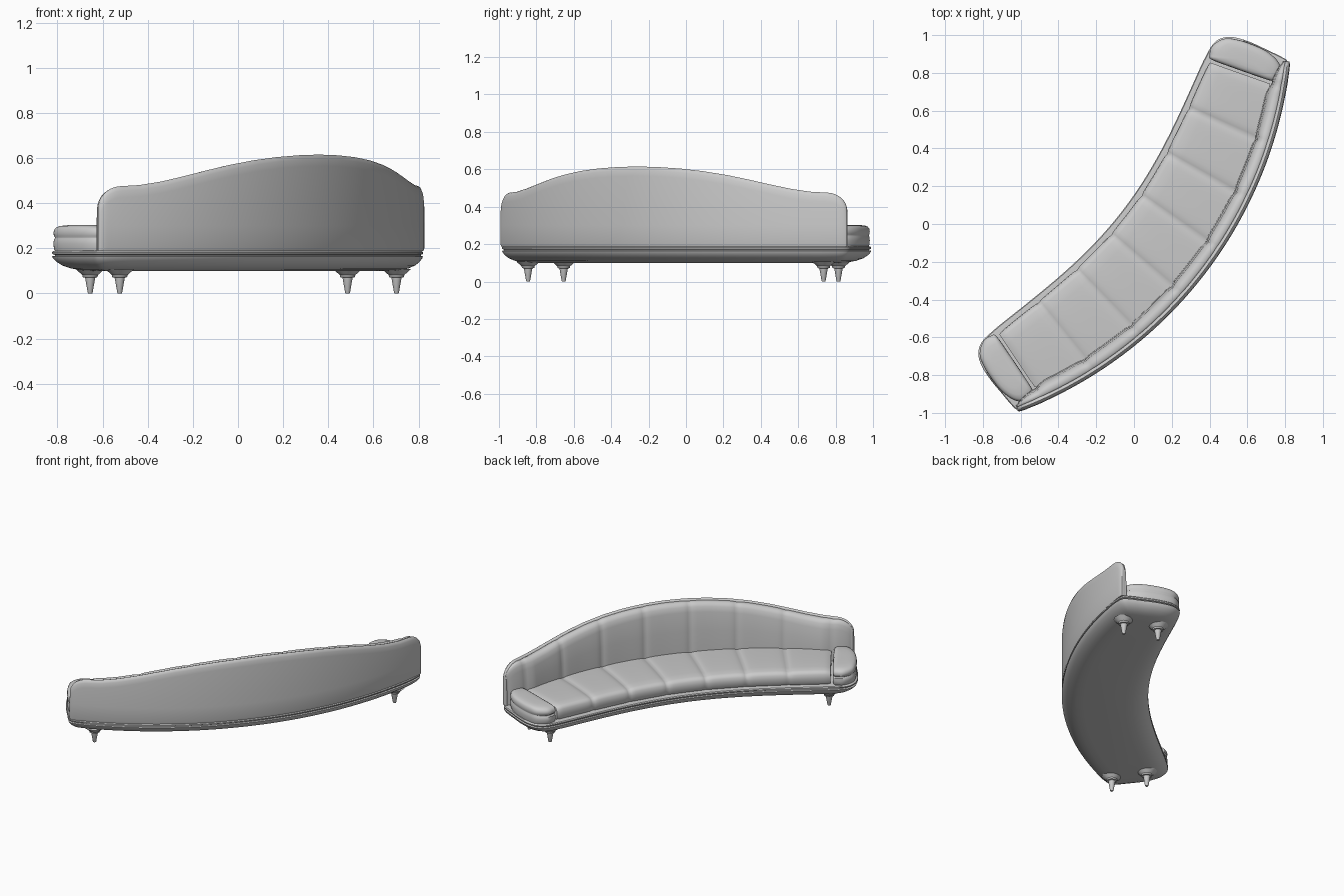
import bpy, bmesh
from math import sin, cos, asin, sqrt, exp, pi
from mathutils import Vector

if "Cube" in bpy.data.objects:
    bpy.data.objects.remove(bpy.data.objects["Cube"])

# Sofa frame: u runs along the chord, v from the open side to the back
C, S = 0.79, 0.613
VC, R = -1.80, 2.25          # centre and radius of the outer back arc
STEP = 0.007                 # angle between stations, 20 per panel
SEAT_END, BACK_END = 70 * STEP, asin(1.175 / R)


def world(u, v, z):
    return (S * u + C * v + 0.014, C * u - S * v + 0.004, z)


def loft(name, rings, angle=40):
    """Skin closed rings of equal length and cap both ends."""
    bm = bmesh.new()
    vs = [[bm.verts.new(p) for p in r] for r in rings]
    n = len(vs[0])
    for a, b in zip(vs, vs[1:]):
        for i in range(n):
            j = (i + 1) % n
            bm.faces.new((a[i], a[j], b[j], b[i]))
    bm.faces.new(vs[0])
    bm.faces.new(vs[-1])
    bmesh.ops.recalc_face_normals(bm, faces=bm.faces)
    me = bpy.data.meshes.new(name)
    bm.to_mesh(me)
    bm.free()
    ob = bpy.data.objects.new(name, me)
    bpy.context.collection.objects.link(ob)
    bpy.ops.object.select_all(action='DESELECT')
    ob.select_set(True)
    bpy.context.view_layer.objects.active = ob
    bpy.ops.object.shade_smooth_by_angle(angle=angle * pi / 180)
    return ob


def smooth_loop(pts, k=5):
    """Closed Catmull-Rom curve through the points."""
    P = [Vector(p) for p in pts]
    n, out = len(P), []
    for i in range(n):
        a, b, c, d = (P[(i + j) % n] for j in (-1, 0, 1, 2))
        for m in range(k):
            t = m / k
            out.append(0.5 * (2 * b + (c - a) * t + (2 * a - 5 * b + 4 * c - d) * t * t
                              + (3 * b - a - 3 * c + d) * t ** 3))
    return out


def front_edge(u):
    return -0.10 - 0.24 * u ** 2 + 0.07 * u ** 4


def arc_v(u, r=R):
    return VC + sqrt(r * r - u * u)


def height(u):
    """Top line of the backrest, with rounded ends."""
    T = [(0, .615), (.14, .612), (.28, .604), (.42, .59), (.56, .569), (.68, .545),
         (.79, .52), (.9, .496), (1.0, .48), (1.1, .474), (1.2, .47)]
    u = abs(u)
    for (a, ha), (b, hb) in zip(T, T[1:]):
        if u <= b:
            h = ha + (hb - ha) * (u - a) / (b - a)
            break
    d = max(0, min(1, (1.175 - u) / 0.09))
    return h - 0.09 + 0.09 * sqrt(1 - (1 - d) ** 2)


def crease(th):
    """(sharp seam, soft puff) for the seven panels."""
    f = th / (20 * STEP) + 0.5
    d = abs(f - round(f))
    return exp(-(d * 20 / 1.1) ** 2), (1 - 2 * d) ** 4


# Base: rounded hull with a groove and a rim
us = [i * 0.1 for i in range(-9, 10)]
end = [(1.0, -.262), (1.06, -.238), (1.1, -.185), (1.13, -.1), (1.15, -.01), (1.165, .06), (1.165, .11)]
outline = [(u, front_edge(u)) for u in us] + end
outline += [(u, arc_v(u)) for u in [1.1, 1.0] + us[::-1] + [-1.0, -1.1]]
outline += [(-u, v) for u, v in end[::-1]]
outline = smooth_loop(outline, 4)


def inset_ring(k, z):
    ring = []
    for u, v in outline:
        vc = 0.18 - 0.14 * u * u
        ring.append(world(u * (1 - k / 1.16), vc + (v - vc) * (1 - k / 0.28), z))
    return ring


hull = [(.15, .10), (.10, .103), (.065, .111), (.035, .124), (.014, .141), (.003, .156), (0, .164),
        (.010, .167), (.010, .171), (.001, .174), (0, .182), (.005, .188), (.02, .190)]
loft("base", [inset_ring(k, z) for k, z in hull])

# Seat: padded strip split into seven panels by seams
seat_profile = [(0.02, .186), (-.005, .2), (-.012, .235), (-.003, .26), (.025, .275), (.07, .281),
                (.2, .284), (.4, .284), (.6, .282), (.8, .279), (1.0, .275), (1.0, .186)]
rings = []
for i in range(-70, 71):
    th = i * STEP
    seam, puff = crease(th)
    dip = 0.005 * seam + 0.006 * puff
    fu = 0.91 * th / SEAT_END
    a = Vector((fu, front_edge(fu) + 0.035))
    b = Vector(((R - .09) * sin(th), VC + (R - .09) * cos(th)))
    ring = []
    for t, z in seat_profile:
        p = a.lerp(b, t + (dip * 1.6 if t < 0.05 else 0))
        ring.append(world(p.x, p.y, z - (dip if z > .25 else 0)))
    rings.append(ring)
loft("seat", rings, 60)

# Backrest: smooth outer shell and padded inner panels
tail = [SEAT_END + (BACK_END - SEAT_END) * (1 - (1 - k / 14) ** 2) for k in range(1, 15)]
stations = [-t for t in tail[::-1]] + [i * STEP for i in range(-70, 71)] + tail
shell, pad = [], []
for th in stations:
    u = R * sin(th)
    h = height(u)
    q = max(0.0, min(1, (1.175 - abs(u)) / 0.03))
    e = 0.5 + 0.5 * sqrt(1 - (1 - q) ** 2)

    def at(r, z):
        return world(r * sin(th), VC + r * cos(th), z)
    m = 0.016
    shell.append([at(R - m + e * x, z) for x, z in
                  [(-m, .188), (m - .004, .188), (m, .2), (m, .3), (m, h - .05), (m - .003, h - .02),
                   (m - .009, h - .005), (0, h), (-m + .006, h - .004), (-m, h - .012)]])
    seam, puff = crease(th)
    taper = sqrt(min(1, max(.03, (1.172 - abs(u)) / 0.17)))
    w = 0.078 * taper - (0.005 * seam + 0.005 * puff) * taper
    top = h - 0.005 - 0.004 * seam
    r0 = R - 0.027
    pad.append([at(r0 - w * x, z) for x, z in
                [(0, .188), (.95, .188), (1, .22), (1, .28), (.95, .19 + (top - .19) * .55), (.84, top - .06),
                 (.74, top - .025), (.58, top - .008), (.4, top - .001), (.15, top - .001), (0, top - .008)]])
loft("back_shell", shell)
loft("back_padding", pad, 60)

# End cushions: D-shaped, in two layers
dee = [(.93, -.215), (.945, -.24), (.99, -.255), (1.055, -.23), (1.095, -.17), (1.125, -.085), (1.14, -.01),
       (1.135, .06), (1.108, .105), (1.065, .118), (1.035, .10), (1.005, .02), (.965, -.1)]
dee = smooth_loop(dee)
mid = sum(dee, Vector((0, 0))) / len(dee)
layers = [(.97, .186), (1.01, .2), (1.02, .22), (1.01, .238), (.97, .245), (.97, .248), (1.01, .255),
          (1.02, .27), (.99, .284), (.92, .293), (.78, .299), (.55, .302), (.25, .303)]
for side, label in ((-1, "left"), (1, "right")):
    loft("end_cushion_" + label,
         [[world(side * (mid.x + (p.x - mid.x) * k), mid.y + (p.y - mid.y) * k, z) for p in dee]
          for k, z in layers])

# Legs: flared mount, collar and tapered peg
leg = [(.009, 0), (.011, .004), (.022, .066), (.023, .07), (.033, .072), (.035, .082), (.04, .086),
       (.048, .093), (.065, .108)]
for side, label in ((-1, "left"), (1, "right")):
    for u, v, where in ((.93, -.125, "front"), (1.0, .095, "rear")):
        loft(f"{where}_leg_{label}",
             [[world(side * u + r * cos(i * pi / 12), v + r * sin(i * pi / 12), z) for i in range(24)]
              for r, z in leg], 35)
